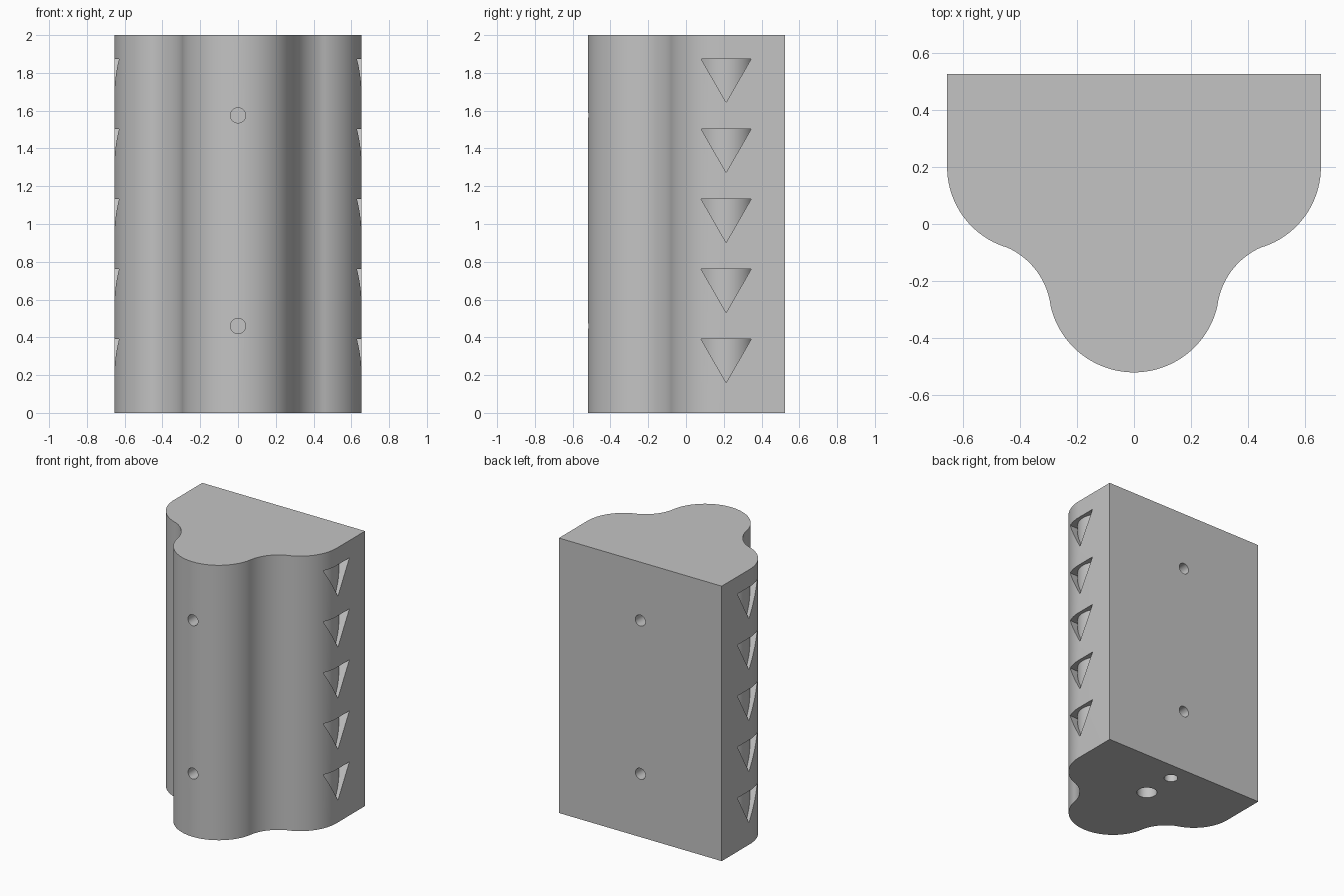
import bpy, bmesh
from math import cos, sin, radians, tau
from mathutils import Vector

cube = bpy.data.objects.get("Cube")
if cube:
    bpy.data.objects.remove(cube)

grey = bpy.data.materials.new("plain_grey")
grey.use_nodes = True
colour = (0.55, 0.55, 0.55, 1)
grey.diffuse_color = colour
grey.node_tree.nodes["Principled BSDF"].inputs["Base Color"].default_value = colour


def arc(cx, cy, r, start, end, steps):
    angles = [radians(start + (end - start) * i / steps) for i in range(steps + 1)]
    return [(cx + r * cos(a), cy + r * sin(a)) for a in angles]


def extrude(bm, points, direction):
    """Add a closed solid swept from a flat outline."""
    base = bm.faces.new([bm.verts.new(p) for p in points])
    solid = bmesh.ops.extrude_face_region(bm, geom=[base], use_keep_orig=True)["geom"]
    moved = [v for v in solid if isinstance(v, bmesh.types.BMVert)]
    bmesh.ops.translate(bm, verts=moved, vec=Vector(direction))


def make_object(name, bm):
    bmesh.ops.recalc_face_normals(bm, faces=bm.faces[:])
    mesh = bpy.data.meshes.new(name)
    bm.to_mesh(mesh)
    bm.free()
    mesh.materials.append(grey)
    obj = bpy.data.objects.new(name, mesh)
    bpy.context.collection.objects.link(obj)
    return obj


def select_only(obj):
    bpy.ops.object.select_all(action='DESELECT')
    obj.select_set(True)
    bpy.context.view_layer.objects.active = obj


def circle(r, place, steps=40):
    return [place(r * cos(tau * i / steps), r * sin(tau * i / steps)) for i in range(steps)]


# Body: flat back, rounded shoulders, hollow flanks and a round nose
half = [(0.655, 0.525)]
half += arc(0.36, 0.2, 0.295, 0, -70, 20)
half += arc(0.55, -0.32, 0.26, 110, 169.7, 16)[1:]
half += arc(0, -0.22, 0.3, -10.3, -90, 24)[1:]
outline = half + [(-x, y) for x, y in reversed(half[:-1])]
bm = bmesh.new()
extrude(bm, [(x, y, 0) for x, y in outline], (0, 0, 2))
body = make_object("body", bm)

# Cutters: triangular side pockets, front and back holes, base holes
bm = bmesh.new()
for side in (1, -1):
    for i in range(5):
        top = 0.39 + 0.371 * i
        triangle = [(0.08, top), (0.345, top), (0.2125, top - 0.23)]
        extrude(bm, [(side * 0.48, y, z) for y, z in triangle], (side * 0.3, 0, 0))
for height in (0.46, 1.575):
    for y, depth in ((-0.6, 0.2), (0.6, -0.2)):
        extrude(bm, circle(0.04, lambda a, b: (a, y, height + b)), (0, depth, 0))
for y, radius, depth in ((0.135, 0.068, 0.15), (0.388, 0.046, 0.08)):
    extrude(bm, circle(radius, lambda a, b: (a, y + b, -0.1)), (0, 0, depth + 0.1))
cutter = make_object("pocket_cutter", bm)
cutter.hide_render = True

select_only(body)
cut = body.modifiers.new("cut", 'BOOLEAN')
cut.operation = 'DIFFERENCE'
cut.solver = 'EXACT'
cut.object = cutter
bpy.ops.object.modifier_apply(modifier=cut.name)
bpy.data.objects.remove(cutter)
bpy.ops.object.shade_smooth_by_angle(angle=radians(30))

# Round columns that show at the back of the pockets
for side, name in ((1, "left_column"), (-1, "right_column")):
    bm = bmesh.new()
    extrude(bm, circle(0.15, lambda a, b: (side * 0.48 + a, 0.2125 + b, 0.1), 48), (0, 0, 1.8))
    column = make_object(name, bm)
    select_only(column)
    bpy.ops.object.shade_smooth_by_angle(angle=radians(30))
